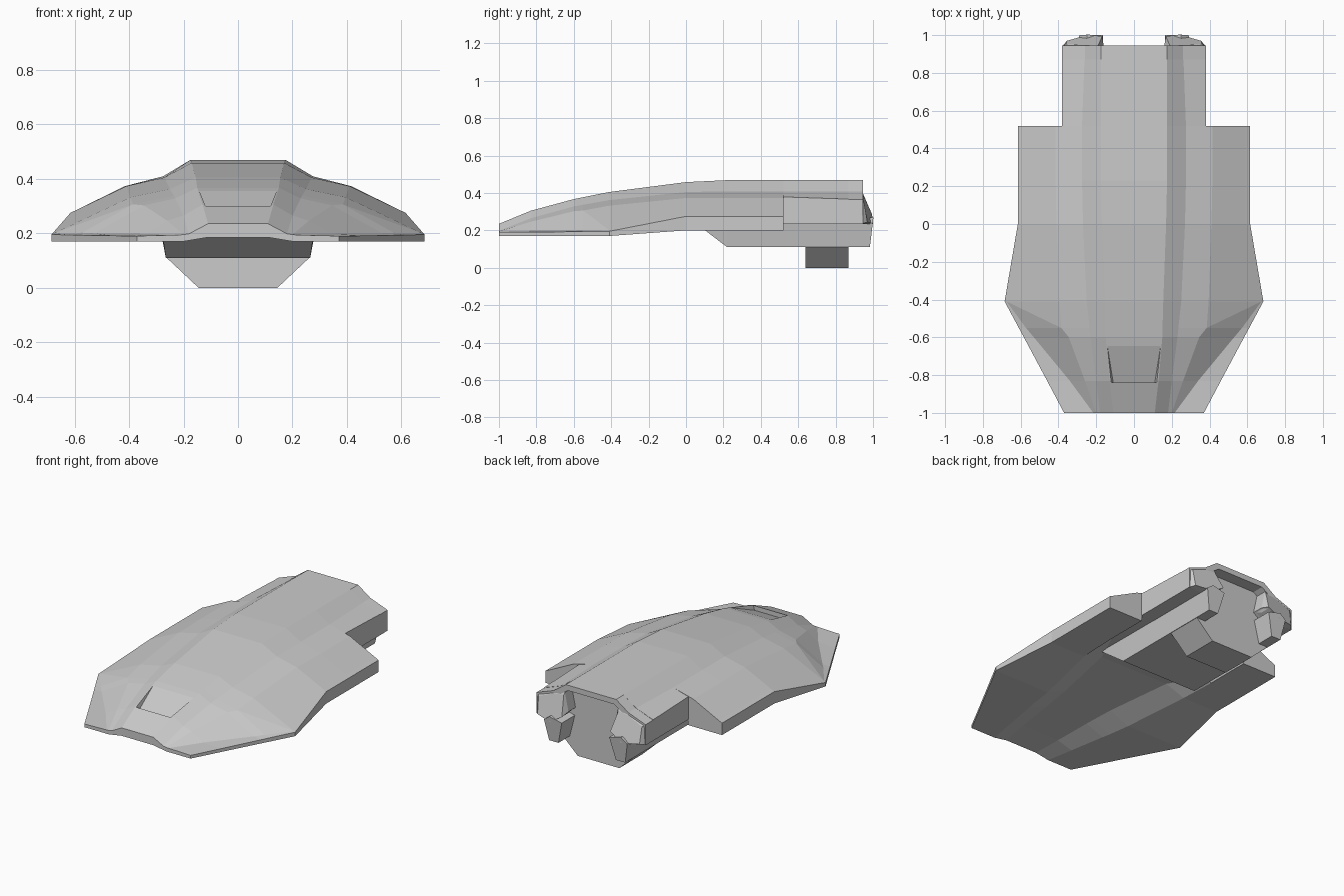
import bpy, bmesh

if "Cube" in bpy.data.objects:
    bpy.data.objects.remove(bpy.data.objects["Cube"])


def loft(name, rings, creases=()):
    """Closed solid through matching rings of 3D points, with optional diagonal creases."""
    bm = bmesh.new()
    loops = [[bm.verts.new(p) for p in r] for r in rings]
    n = len(loops[0])
    for a, b in zip(loops, loops[1:]):
        for i in range(n):
            j = (i + 1) % n
            bm.faces.new((a[i], a[j], b[j], b[i]))
    bm.faces.new(loops[0])
    bm.faces.new(loops[-1])
    for r, i, j in creases:
        bmesh.ops.connect_verts(bm, verts=[loops[r][i], loops[r + 1][j]])
    bmesh.ops.recalc_face_normals(bm, faces=bm.faces[:])
    me = bpy.data.meshes.new(name)
    bm.to_mesh(me)
    bm.free()
    ob = bpy.data.objects.new(name, me)
    bpy.context.collection.objects.link(ob)
    return ob


def sym(y, half):
    """Mirror a right-hand half profile (x, z) into a full ring at y."""
    return [(x, y, z) for x, z in half] + [(-x, y, z) for x, z in reversed(half)]


def ring(y, pts):
    return [(x, y, z) for x, z in pts]


def mirror(ob):
    ob.modifiers.new("mirror", 'MIRROR').use_axis = (True, False, False)


# Main shell with wings: roof edge, two ridges, skirt crease, wing edge, underside channel
hull = loft("hull", [
    sym(-1.0, [(.11, .235), (.18, .198), (.20, .195), (.215, .194), (.37, .19), (.37, .17), (.20, .17), (.11, .185)]),
    sym(-.83, [(.13, .305), (.20, .265), (.26, .246), (.34, .198), (.46, .191), (.46, .17), (.23, .17), (.13, .20)]),
    sym(-.60, [(.15, .367), (.23, .328), (.345, .302), (.53, .20), (.583, .193), (.583, .17), (.27, .17), (.15, .215)]),
    sym(-.55, [(.151, .377), (.235, .337), (.385, .306), (.572, .202), (.61, .194), (.61, .17), (.28, .17), (.155, .218)]),
    sym(-.41, [(.155, .405), (.25, .362), (.395, .332), (.675, .2), (.685, .195), (.685, .17), (.30, .17), (.17, .226)]),
    sym(0.0, [(.17, .458), (.27, .405), (.41, .373), (.59, .287), (.615, .275), (.615, .2), (.37, .2), (.24, .245)]),
    sym(.23, [(.175, .469), (.275, .409), (.415, .373), (.59, .287), (.615, .275), (.615, .2), (.38, .2), (.35, .237)]),
    sym(.52, [(.175, .469), (.275, .409), (.415, .373), (.59, .287), (.615, .275), (.615, .2), (.38, .2), (.375, .236)]),
], creases=[(3, 2, 3), (3, 13, 12)])

# Sunken panel on the nose, with flared side walls
cutter = loft("panel_cutter", [
    ring(-.84, [(-.11, .272), (.11, .272), (.14, .36), (-.14, .36)]),
    ring(-.64, [(-.142, .357), (.142, .357), (.165, .42), (-.165, .42)]),
])
cutter.hide_render = True
cut = hull.modifiers.new("panel", 'BOOLEAN')
cut.operation = 'DIFFERENCE'
cut.solver = 'EXACT'
cut.object = cutter
bpy.context.view_layer.objects.active = hull
bpy.ops.object.modifier_apply(modifier=cut.name)
bpy.data.objects.remove(cutter)

# Narrow rear body with a recessed back plate
loft("rear_body", [
    sym(.52, [(.175, .469), (.275, .409), (.38, .379), (.38, .235)]),
    sym(.87, [(.175, .469), (.262, .409), (.38, .367), (.38, .235)]),
])

# Rear roof rim overhanging the back plate
outer = [(.175, .469), (.26, .409), (.38, .365), (.38, .235)]
inner = [(.34, .235), (.34, .345), (.235, .385), (.16, .435)]
rim = outer + inner + [(-x, z) for x, z in reversed(inner)] + [(-x, z) for x, z in reversed(outer)]
loft("rear_rim", [ring(.87, rim), ring(.945, rim)])

# Belly with steep sides and a sloped front
loft("belly", [
    sym(.05, [(.285, .245), (.284, .24)]),
    sym(.22, [(.29, .24), (.265, .11)]),
    sym(.87, [(.29, .24), (.265, .11)]),
])

# Keel block the model stands on
foot = [(.27, .2), (.262, .11), (.145, 0)]
loft("keel_block", [sym(.64, foot), sym(.87, foot)])

# Rear thruster pods with slanted, hollowed ends
base = [(.185, .415), (.26, .4), (.375, .36), (.38, .235), (.25, .235), (.16, .30)]
pod = loft("thruster_pod", [
    ring(.87, base),
    ring(.94, base),
    [(.19, .945, .40), (.26, .947, .392), (.36, .952, .35),
     (.355, .97, .245), (.25, 1.0, .235), (.168, .995, .285)],
])
bm = bmesh.new()
bm.from_mesh(pod.data)
end = max(bm.faces, key=lambda f: f.calc_center_median().y)
bmesh.ops.inset_region(bm, faces=[end], thickness=.011)
hole = bmesh.ops.extrude_discrete_faces(bm, faces=[end])["faces"][0]
bmesh.ops.translate(bm, verts=hole.verts[:], vec=(0, -.06, 0))
bm.to_mesh(pod.data)
bm.free()
mirror(pod)

# Bracket arms under the pods
arm = [(.29, .24), (.25, .27), (.165, .25), (.20, .11), (.265, .11)]
bracket = loft("pod_bracket", [
    ring(.87, arm),
    [(x, .97 + .12 * z, z) for x, z in arm],
])
mirror(bracket)
